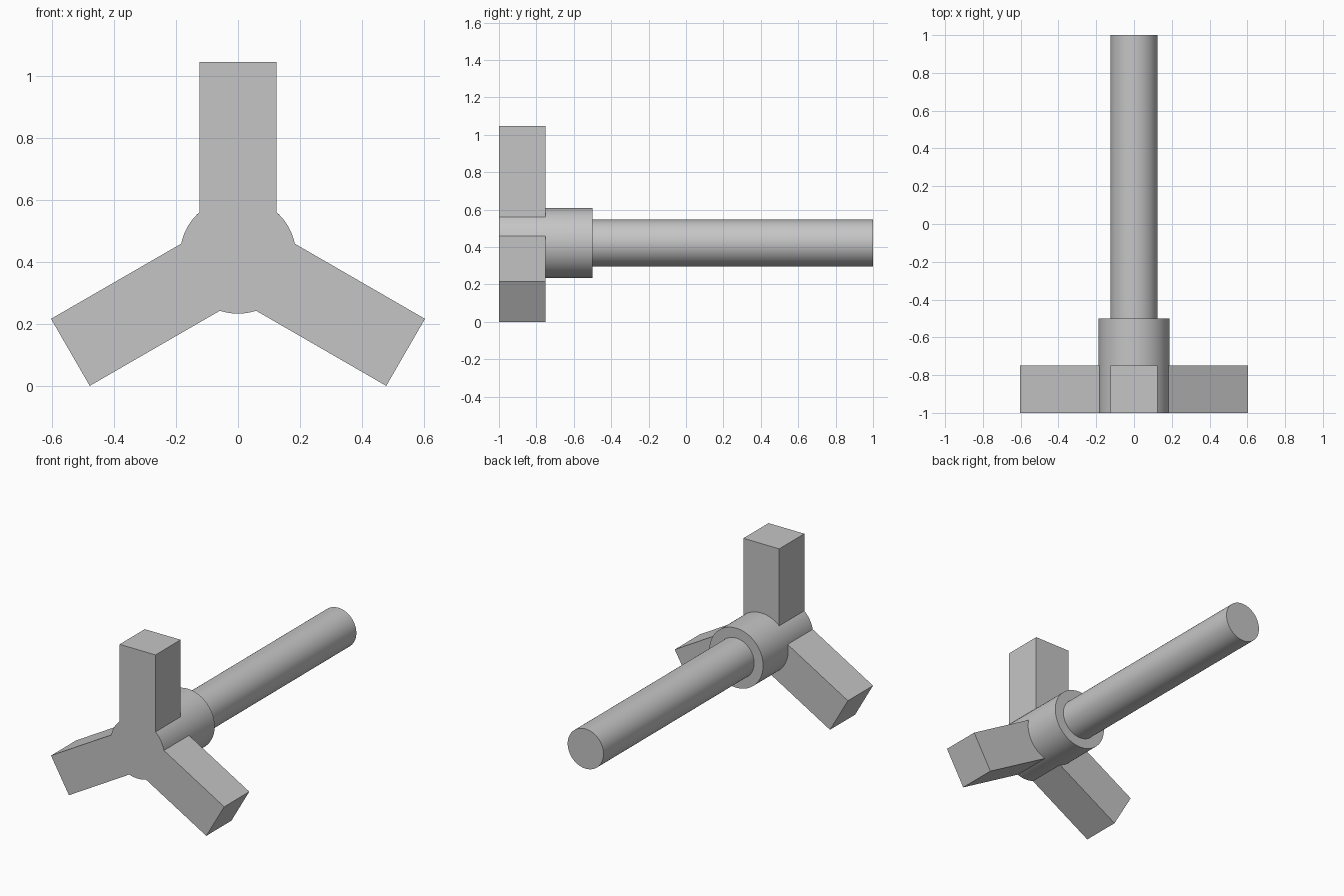
import bpy
import bmesh
from math import asin, cos, sin, radians, tau

cube = bpy.data.objects.get("Cube")
if cube:
    bpy.data.objects.remove(cube, do_unlink=True)

AXIS_Z = 0.421
HUB_R = 0.1875
SHAFT_R = 0.125
ARM_HALF = 0.125
ARM_REACH = 0.625

grey = bpy.data.materials.new("plain grey")
grey.use_nodes = True
colour = (0.56, 0.56, 0.56, 1)
grey.diffuse_color = colour
grey.node_tree.nodes["Principled BSDF"].inputs["Base Color"].default_value = colour


def extrude_outline(name, outline, y_front, y_back):
    """Solid from an x-z outline around the axis, running along y."""
    bm = bmesh.new()
    face = bm.faces.new([bm.verts.new((x, y_front, AXIS_Z + z)) for x, z in outline])
    moved = bmesh.ops.extrude_face_region(bm, geom=[face], use_keep_orig=True)["geom"]
    bmesh.ops.translate(bm, vec=(0, y_back - y_front, 0),
                        verts=[v for v in moved if isinstance(v, bmesh.types.BMVert)])
    bmesh.ops.recalc_face_normals(bm, faces=bm.faces)
    mesh = bpy.data.meshes.new(name)
    bm.to_mesh(mesh)
    bm.free()
    mesh.materials.append(grey)
    obj = bpy.data.objects.new(name, mesh)
    bpy.context.collection.objects.link(obj)
    bpy.ops.object.select_all(action='DESELECT')
    obj.select_set(True)
    bpy.context.view_layer.objects.active = obj
    bpy.ops.object.shade_smooth_by_angle(angle=radians(30))
    return obj


def polar(radius, angle):
    return radius * cos(angle), radius * sin(angle)


def circle(radius, sides=96):
    return [polar(radius, tau * i / sides) for i in range(sides)]


# Three square arms with the round hub showing between them
spread = asin(ARM_HALF / HUB_R)
arc_steps = 10
outline = []
for arm in range(3):
    a = radians(90) + arm * tau / 3
    for side in (-1, 1):
        outline.append((ARM_REACH * cos(a) - side * ARM_HALF * sin(a),
                        ARM_REACH * sin(a) + side * ARM_HALF * cos(a)))
    gap = tau / 3 - 2 * spread
    outline += [polar(HUB_R, a + spread + gap * i / arc_steps)
                for i in range(arc_steps + 1)]
extrude_outline("three_arm_head", outline, -1, -0.75)

# Collar behind the arms, then the long shaft
extrude_outline("hub_collar", circle(HUB_R), -0.75, -0.5)
extrude_outline("shaft", circle(SHAFT_R), -0.6, 1)
